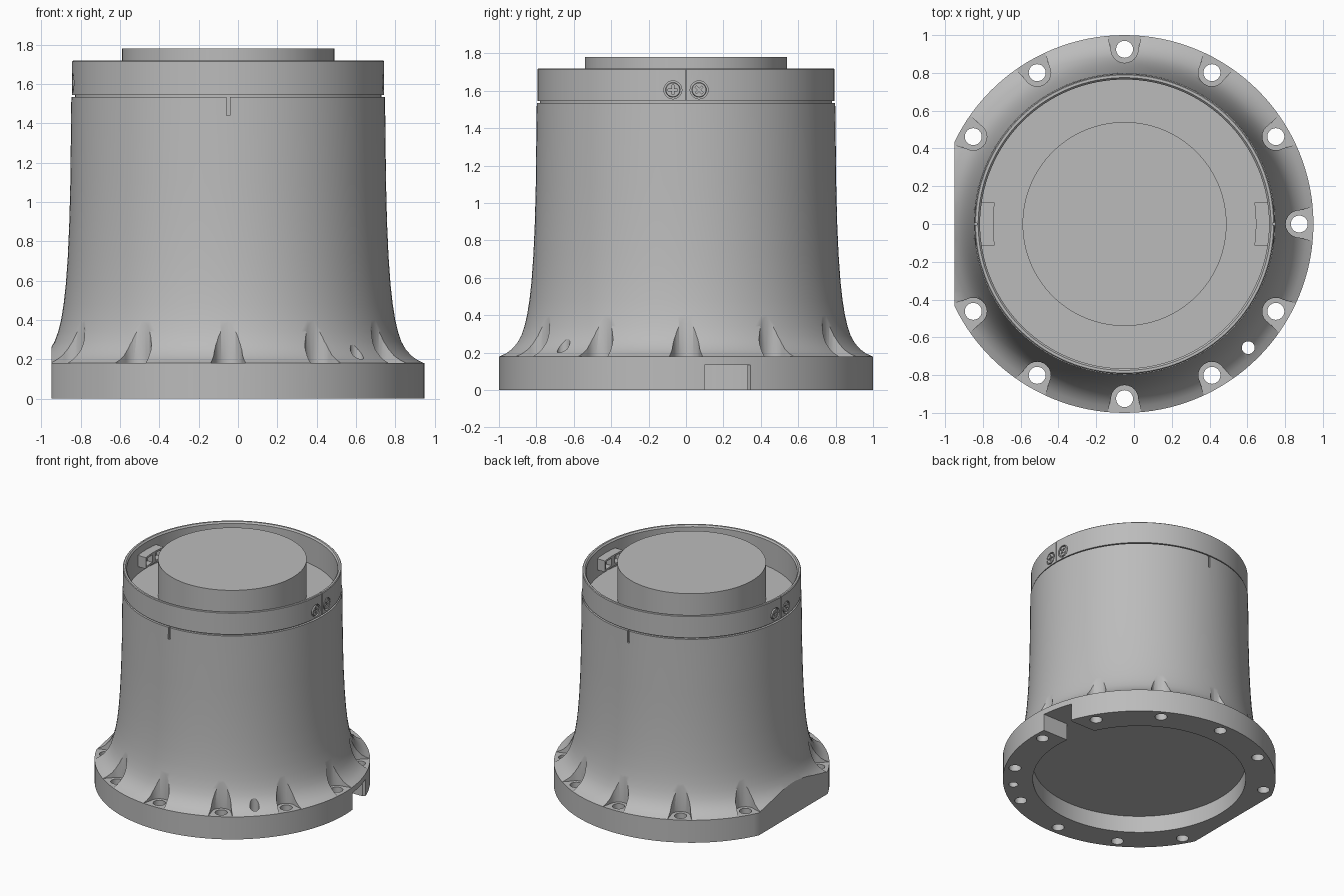
import bpy, bmesh
from math import pi, sin, cos, radians
from mathutils import Matrix, Vector

cube = bpy.data.objects.get("Cube")
if cube:
    bpy.data.objects.remove(cube, do_unlink=True)

AXIS = Vector((-0.05, 0, 0))
SEG = 128
grey = bpy.data.materials.new("neutral grey")
grey.use_nodes = True
colour = (0.5, 0.5, 0.5, 1)
grey.diffuse_color = colour
grey.node_tree.nodes["Principled BSDF"].inputs["Base Color"].default_value = colour


def make(name, bm):
    """Turn a bmesh, built about the origin, into an object on the main axis."""
    bmesh.ops.recalc_face_normals(bm, faces=bm.faces)
    me = bpy.data.meshes.new(name)
    bm.to_mesh(me)
    bm.free()
    me.materials.append(grey)
    ob = bpy.data.objects.new(name, me)
    ob.location = AXIS
    bpy.context.collection.objects.link(ob)
    return ob


def activate(ob):
    bpy.ops.object.select_all(action='DESELECT')
    ob.select_set(True)
    bpy.context.view_layer.objects.active = ob


def smooth(ob):
    activate(ob)
    bpy.ops.object.shade_smooth_by_angle(angle=radians(30))


def cut(ob, bm):
    """Subtract a bmesh of cutters from an object."""
    cutter = make("cutter", bm)
    cutter.hide_render = True
    activate(ob)
    mod = ob.modifiers.new("cut", 'BOOLEAN')
    mod.operation, mod.solver, mod.object = 'DIFFERENCE', 'EXACT', cutter
    bpy.ops.object.modifier_apply(modifier=mod.name)
    bpy.data.objects.remove(cutter, do_unlink=True)


def lathe(name, profile, closed=False):
    bm = bmesh.new()
    vs = [bm.verts.new((r, 0, z)) for r, z in profile]
    es = [bm.edges.new(p) for p in zip(vs, vs[1:])]
    if closed:
        es.append(bm.edges.new((vs[-1], vs[0])))
    bmesh.ops.spin(bm, geom=vs + es, axis=(0, 0, 1), cent=(0, 0, 0),
                   steps=SEG, angle=2 * pi)
    bmesh.ops.remove_doubles(bm, verts=bm.verts, dist=0.0001)
    return make(name, bm)


def box(bm, x, y, z, turn=0):
    size = [b - a for a, b in (x, y, z)]
    mid = [(a + b) / 2 for a, b in (x, y, z)]
    bmesh.ops.create_cube(bm, size=1, matrix=Matrix.Rotation(turn, 4, 'Z')
                          @ Matrix.Translation(mid) @ Matrix.Diagonal((*size, 1)))


def cylinder(bm, radius, depth, matrix, top=None, n=24):
    bmesh.ops.create_cone(bm, cap_ends=True, segments=n, radius1=radius,
                          radius2=top or radius, depth=depth, matrix=matrix)


def prism(bm, outline, z0, z1, turn=0):
    rot = Matrix.Rotation(turn, 4, 'Z')
    face = bm.faces.new([bm.verts.new(rot @ Vector((x, y, z0))) for x, y in outline])
    ext = bmesh.ops.extrude_face_region(bm, geom=[face])
    moved = [v for v in ext["geom"] if isinstance(v, bmesh.types.BMVert)]
    bmesh.ops.translate(bm, verts=moved, vec=(0, 0, z1 - z0))


# Flared housing with flange and hollow underside
housing = lathe("flared_housing", [
    (0, .135), (.78, .135), (.78, 0), (1, 0), (1, .18), (.966, .196), (.935, .218),
    (.905, .252), (.883, .29), (.865, .34), (.85, .4), (.837, .48), (.826, .58),
    (.816, .72), (.808, .9), (.803, 1.1), (.798, 1.535), (.78, 1.535), (.78, 1.55),
    (.766, 1.55), (.766, 1.5), (0, 1.5)])

# Flat side and cable notch
bm = bmesh.new()
box(bm, (-1.2, -.9), (-1.2, 1.2), (-.1, .5))
prism(bm, [(.6, .1), (1.1, .1), (1.1, .4), (.98, .38), (.92, .33), (.6, .33)], -.05, .135)
cut(housing, bm)

# Bolt pockets around the flange, none on the flat side
bolt_angles = [i * pi / 6 for i in range(12) if i != 6]
pocket = [(1.1, -.115)]
pocket += [(.925 - .072 * cos(a), .072 * sin(a))
           for a in [radians(d) for d in range(-90, 91, 15)]]
pocket += [(1.1, .115)]
bm = bmesh.new()
for a in bolt_angles:
    prism(bm, pocket, .18, .7, a)
cut(housing, bm)

# Bolt holes, small dowel hole and alignment ticks
bm = bmesh.new()
for a in bolt_angles:
    spot = Matrix.Rotation(a, 4, 'Z') @ Matrix.Translation((.925, 0, .1))
    cylinder(bm, .045, .4, spot)
cylinder(bm, .034, 1, Matrix.Rotation(-pi / 4, 4, 'Z') @ Matrix.Translation((.926, 0, .3)))
for side in (-1, 1):
    box(bm, (-.009, .009), (side * .8 - .015, side * .8 + .015), (1.44, 1.6))
cut(housing, bm)
smooth(housing)

# Clamp band round the top
band = lathe("clamp_band", [(.765, 1.545), (.794, 1.545), (.794, 1.715), (.789, 1.72),
                            (.775, 1.72), (.765, 1.708)], closed=True)
bm = bmesh.new()
for turn in (0, pi):
    rot = Matrix.Rotation(turn, 4, 'Z')
    box(bm, (.782, .85), (-.004, .004), (1.5, 1.8), turn)
    for y in (-.07, .07):
        cylinder(bm, .048, .1, rot @ Matrix.Translation((.826, y, 1.605))
                 @ Matrix.Rotation(pi / 2, 4, 'Y'))
cut(band, bm)
smooth(band)

# Central hub
smooth(lathe("central_hub", [(0, 1.49), (.54, 1.49), (.54, 1.78), (0, 1.78)]))

# Screws and their inner nut blocks on both sides
for turn, side in ((0, "left"), (pi, "right")):
    rot = Matrix.Rotation(turn, 4, 'Z')
    bm = bmesh.new()
    arc = [radians(-8.5 + 17 * i / 8) for i in range(9)]
    outline = [(.77 * cos(a), .77 * sin(a)) for a in arc]
    outline += [(.695 * cos(a), .77 * sin(a)) for a in reversed(arc)]
    prism(bm, outline, 1.56, 1.65, turn)
    block = make(side + "_nut_block", bm)
    bm = bmesh.new()
    for y in (-.06, .06):
        box(bm, (.6, .74), (y - .04, y + .04), (1.575, 1.635), turn)
    cut(block, bm)

    for y, tilt, label in ((-.07, 0, "a"), (.07, pi / 4, "b")):
        face = rot @ Matrix.Translation((.779, y, 1.605)) @ Matrix.Rotation(pi / 2, 4, 'Y')
        bm = bmesh.new()
        cylinder(bm, .041, .024, face, top=.037)
        screw = make(side + "_screw_" + label, bm)
        for k in (0, pi / 2):
            bm = bmesh.new()
            bmesh.ops.create_cube(bm, size=1, matrix=face @ Matrix.Rotation(tilt + k, 4, 'Z')
                                  @ Matrix.Translation((0, 0, .012))
                                  @ Matrix.Diagonal((.05, .011, .02, 1)))
            cut(screw, bm)
        smooth(screw)
